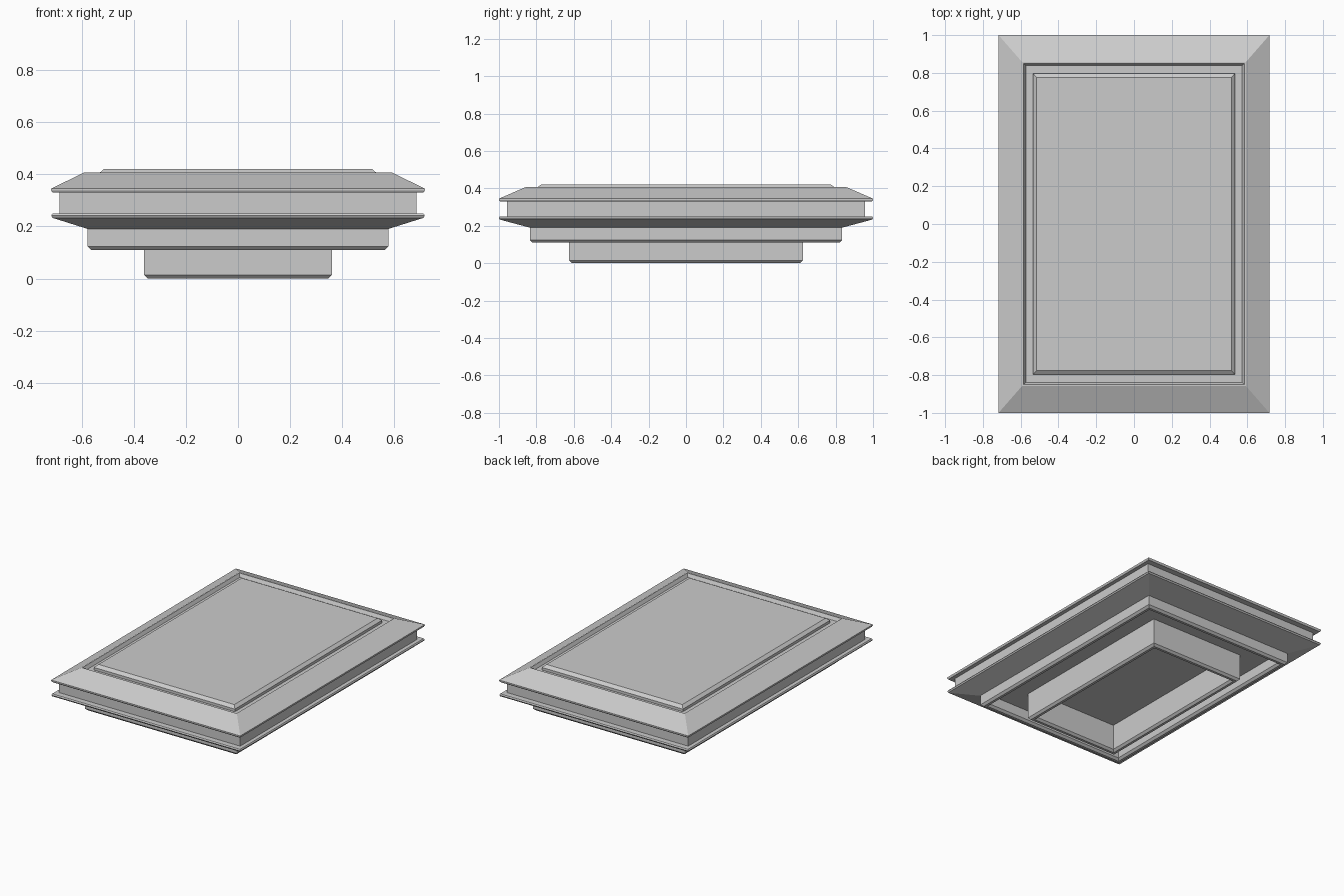
import bpy, bmesh

if "Cube" in bpy.data.objects:
    bpy.data.objects.remove(bpy.data.objects["Cube"])


def stack(name, levels, ring=False):
    """Join a stack of rectangles (half x, half y, z); ring closes it into a frame."""
    bm = bmesh.new()
    loops = []
    for x, y, z in levels:
        loops.append([bm.verts.new((sx * x, sy * y, z))
                      for sx, sy in ((-1, -1), (1, -1), (1, 1), (-1, 1))])
    pairs = list(zip(loops, loops[1:]))
    if ring:
        pairs.append((loops[-1], loops[0]))
    for a, b in pairs:
        for i in range(4):
            j = (i + 1) % 4
            bm.faces.new((a[i], a[j], b[j], b[i]))
    if not ring:
        bm.faces.new(loops[0][::-1])
        bm.faces.new(loops[-1])
    bmesh.ops.recalc_face_normals(bm, faces=bm.faces)
    mesh = bpy.data.meshes.new(name)
    bm.to_mesh(mesh)
    bm.free()
    obj = bpy.data.objects.new(name, mesh)
    bpy.context.collection.objects.link(obj)
    return obj


def frame(name, x, y, top, bottom, thick=0.045, bevel=0.014):
    """Hollow rectangular frame with a chamfered lower edge."""
    xi, yi = x - thick, y - thick
    return stack(name, [
        (x, y, top), (x, y, bottom + bevel), (x - bevel, y - bevel, bottom),
        (xi + bevel, yi + bevel, bottom), (xi, yi, bottom + bevel), (xi, yi, top)], ring=True)


# main slab: sloped underside, two lips, recessed band, sloped rim, groove and raised panel
stack("slab", [
    (0.575, 0.835, 0.19),
    (0.712, 0.995, 0.233), (0.717, 1.0, 0.242), (0.712, 0.995, 0.25),
    (0.686, 0.956, 0.25), (0.686, 0.956, 0.33),
    (0.712, 0.995, 0.33), (0.717, 1.0, 0.338), (0.717, 1.0, 0.345),
    (0.592, 0.857, 0.407), (0.585, 0.85, 0.407), (0.573, 0.838, 0.385),
    (0.535, 0.798, 0.385), (0.535, 0.798, 0.403), (0.515, 0.775, 0.42)])

# stepped frames underneath
frame("upper_base_frame", 0.577, 0.835, 0.195, 0.11)
frame("foot_frame", 0.36, 0.625, 0.195, 0.0)
